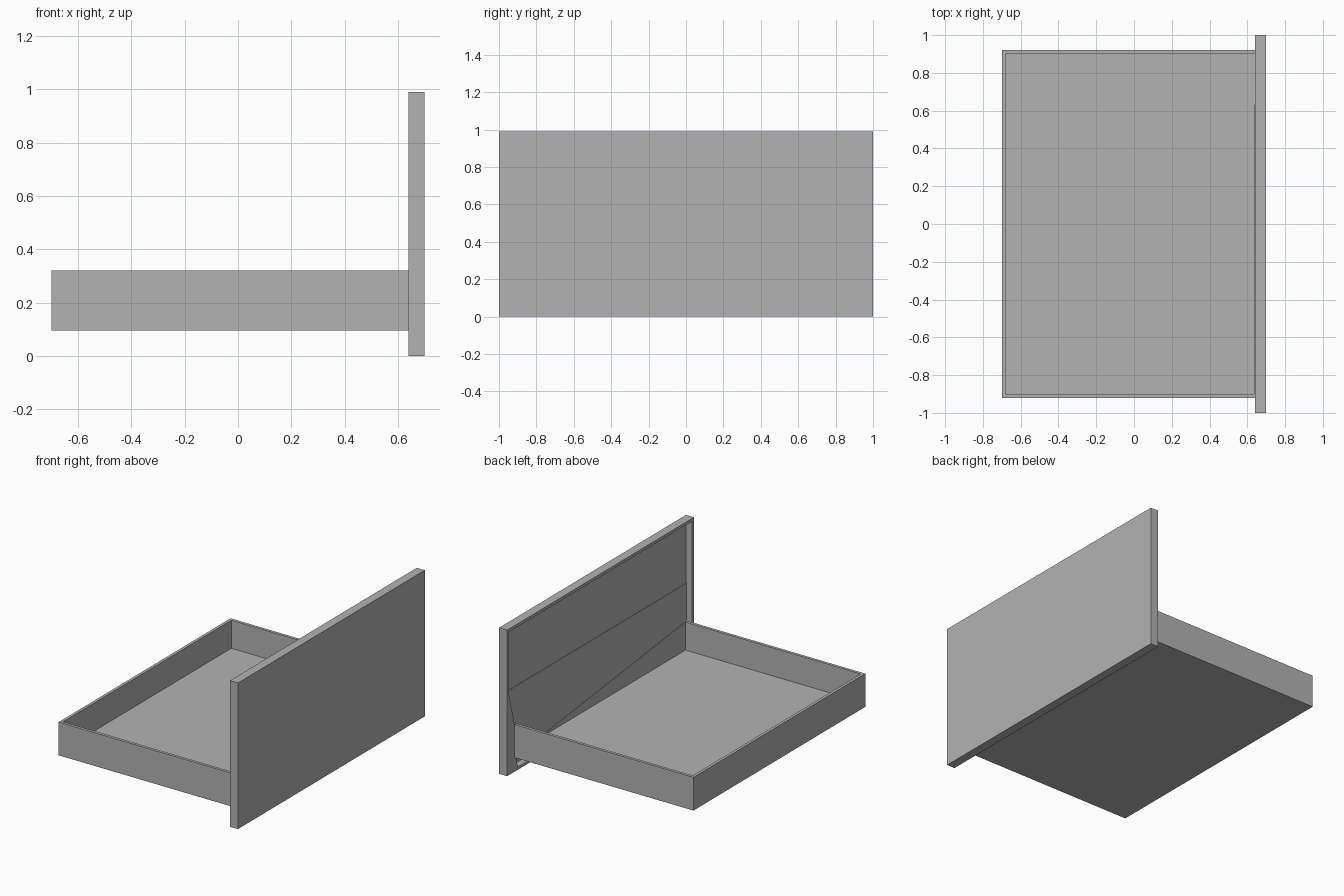
import bpy
import bmesh
from mathutils import Vector

cube = bpy.data.objects.get("Cube")
if cube:
    bpy.data.objects.remove(cube, do_unlink=True)

grey = bpy.data.materials.new("plain_grey")
grey.use_nodes = True
GREY = (0.45, 0.45, 0.45, 1)
grey.diffuse_color = GREY
grey.node_tree.nodes["Principled BSDF"].inputs["Base Color"].default_value = GREY


def finish(name, bm):
    bmesh.ops.recalc_face_normals(bm, faces=bm.faces)
    mesh = bpy.data.meshes.new(name)
    bm.to_mesh(mesh)
    bm.free()
    mesh.materials.append(grey)
    obj = bpy.data.objects.new(name, mesh)
    bpy.context.collection.objects.link(obj)
    return obj


def board(name, x, y, z):
    """Box between the given (low, high) limits."""
    bm = bmesh.new()
    bmesh.ops.create_cube(bm, size=1)
    for v in bm.verts:
        v.co = Vector([lo + (hi - lo) * (c + 0.5) for c, (lo, hi) in zip(v.co, (x, y, z))])
    return finish(name, bm)


def cut_panel(name, x0, x1, outline):
    """Flat outline in y and z, extruded along x."""
    bm = bmesh.new()
    face = bm.faces.new([bm.verts.new((x0, y, z)) for y, z in outline])
    out = bmesh.ops.extrude_face_region(bm, geom=[face])["geom"]
    bmesh.ops.translate(bm, vec=(x1 - x0, 0, 0),
                        verts=[g for g in out if isinstance(g, bmesh.types.BMVert)])
    return finish(name, bm)


FOOT, HEAD, BACK = -0.70, 0.64, 0.70
HALF, TOP = 0.92, 0.32
BASE, FLOOR = 0.095, 0.13
WALL, RIM, RECESS = 0.02, 0.02, 0.685
TALL = 0.99

# Tray: floor, foot wall and two long walls
board("tray_floor", (FOOT, HEAD), (-HALF, HALF), (BASE, FLOOR))
board("foot_wall", (FOOT, FOOT + WALL), (-HALF, HALF), (FLOOR, TOP))
for side, s in (("left", 1), ("right", -1)):
    edges = sorted((s * HALF, s * (HALF - WALL)))
    board(side + "_wall", (FOOT + WALL, HEAD), edges, (FLOOR, TOP))

# Sloping infill against the headboard
cut_panel("head_infill", HEAD - 0.006, HEAD,
          [(WALL - HALF, FLOOR), (0.7, FLOOR), (WALL - HALF, TOP)])

# Headboard: back panel, seam step and raised rim
board("headboard_back", (RECESS, BACK), (-1, 1), (0, TALL))
board("headboard_lower_panel", (RECESS - 0.003, RECESS), (RIM - 1, 1 - RIM), (RIM, 0.54))
board("headboard_top_rim", (HEAD, RECESS), (-1, 1), (TALL - RIM, TALL))
board("headboard_bottom_rim", (HEAD, RECESS), (-1, 1), (0, RIM))
board("headboard_right_rim", (HEAD, RECESS), (-1, RIM - 1), (RIM, TALL - RIM))
cut_panel("headboard_left_rim", HEAD, RECESS,
          [(1, RIM), (1, TALL - RIM), (1 - RIM, TALL - RIM),
           (1 - RIM, 0.54), (HALF, TOP), (0.89, RIM)])
